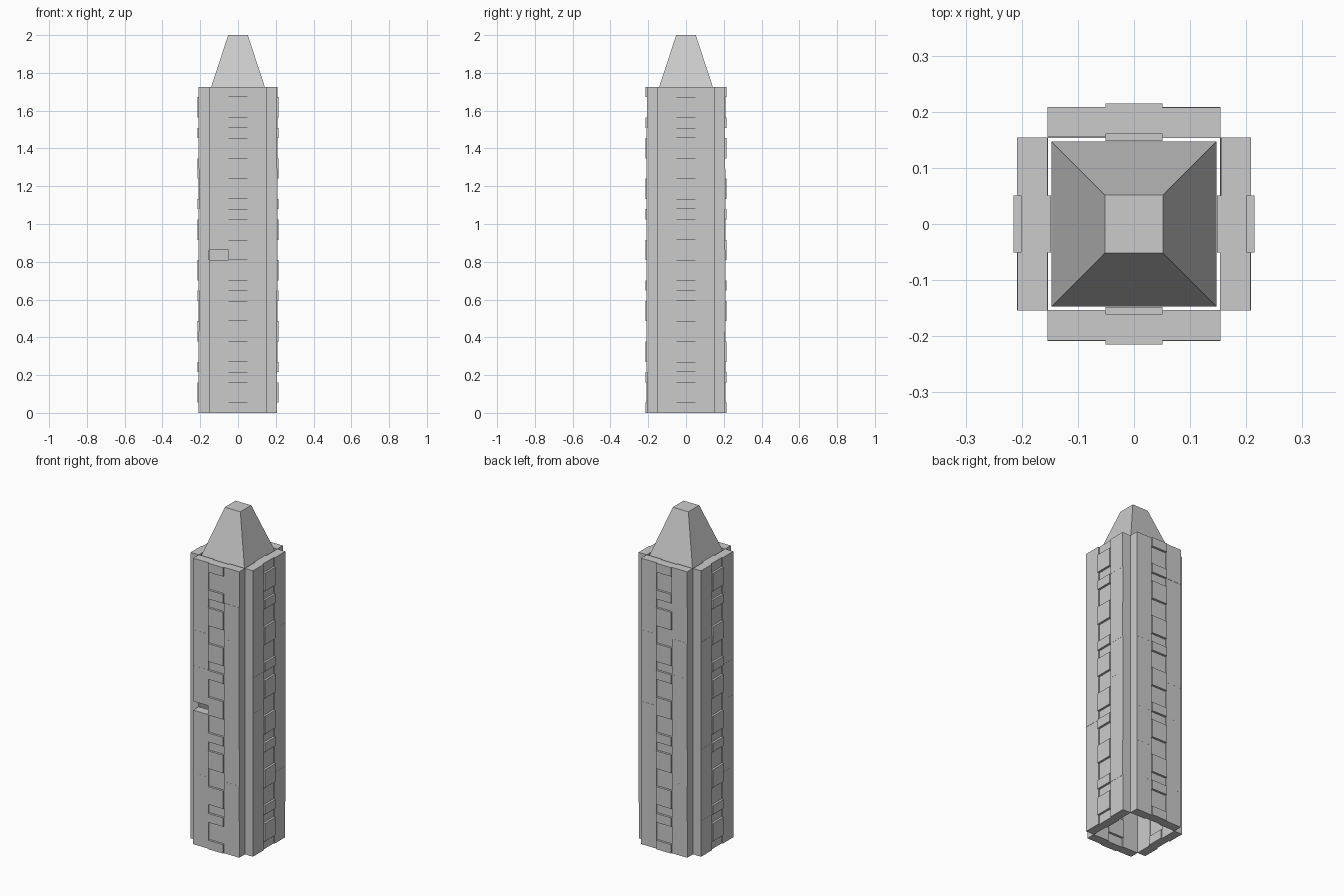
import bpy, bmesh, random
from mathutils import Matrix
from math import pi

if "Cube" in bpy.data.objects:
    bpy.data.objects.remove(bpy.data.objects["Cube"])

random.seed(4)
WALL_H = 1.725
U = WALL_H / 32            # height of the smallest course
INNER, OUTER = 0.154, 0.208
SHIFT = 0.0065             # key bricks step in or out by this much
KEY = 0.051                # half width of the key bricks

stone = bpy.data.materials.new("grey_stone")
stone.diffuse_color = (0.6, 0.6, 0.6, 1)
stone.use_nodes = True
stone.node_tree.nodes["Principled BSDF"].inputs["Base Color"].default_value = stone.diffuse_color


def finish(bm, name):
    bmesh.ops.recalc_face_normals(bm, faces=bm.faces)
    me = bpy.data.meshes.new(name)
    bm.to_mesh(me)
    bm.free()
    me.materials.append(stone)
    ob = bpy.data.objects.new(name, me)
    bpy.context.collection.objects.link(ob)
    return ob


def add_box(bm, x0, x1, y0, y1, z0, z1):
    m = (Matrix.Translation(((x0 + x1) / 2, (y0 + y1) / 2, (z0 + z1) / 2))
         @ Matrix.Diagonal((x1 - x0, y1 - y0, z1 - z0, 1)))
    bmesh.ops.create_cube(bm, size=1, matrix=m)


# course heights of the key bricks repeat every eight units
key_levels = [0] + [b + k for b in range(0, 32, 8) for k in (1, 3, 4, 5, 7)] + [32]


def wall(name, turn, out_first, missing=False):
    bm = bmesh.new()
    # key bricks alternate between proud and recessed
    for i, (a, b) in enumerate(zip(key_levels, key_levels[1:])):
        s = SHIFT if (i % 2 == 0) == out_first else -SHIFT
        add_box(bm, -KEY, KEY, -OUTER - s, -INNER - s, a * U, b * U)
    # large bricks on either side of the key column
    for side in (-1, 1):
        for a in range(0, 32, 4):
            top = a + 4
            if missing and side < 0 and a == 12:
                top = 15       # leaves the missing-brick opening
            j = random.uniform(-0.0008, 0.0008)
            x0, x1 = sorted((side * KEY, side * INNER))
            add_box(bm, x0, x1, -OUTER + j, -INNER + j, a * U, top * U)
    bmesh.ops.transform(bm, matrix=Matrix.Rotation(turn, 4, 'Z'), verts=bm.verts)
    finish(bm, name)


wall("front_wall", 0, True, missing=True)
wall("right_wall", pi / 2, False)
wall("back_wall", pi, True)
wall("left_wall", -pi / 2, False)

# tapered roof with a flat top
bm = bmesh.new()
r = 2 ** 0.5
bmesh.ops.create_cone(bm, cap_ends=True, segments=4, radius1=0.147 * r, radius2=0.052 * r,
                      depth=0.29,
                      matrix=Matrix.Translation((0, 0, 1.855)) @ Matrix.Rotation(pi / 4, 4, 'Z'))
# make sure the sides line up with the axes
if max(abs(v.co.x) for v in bm.verts) > 0.17:
    bmesh.ops.rotate(bm, verts=bm.verts, cent=(0, 0, 0), matrix=Matrix.Rotation(pi / 4, 3, 'Z'))
finish(bm, "tapered_roof")
